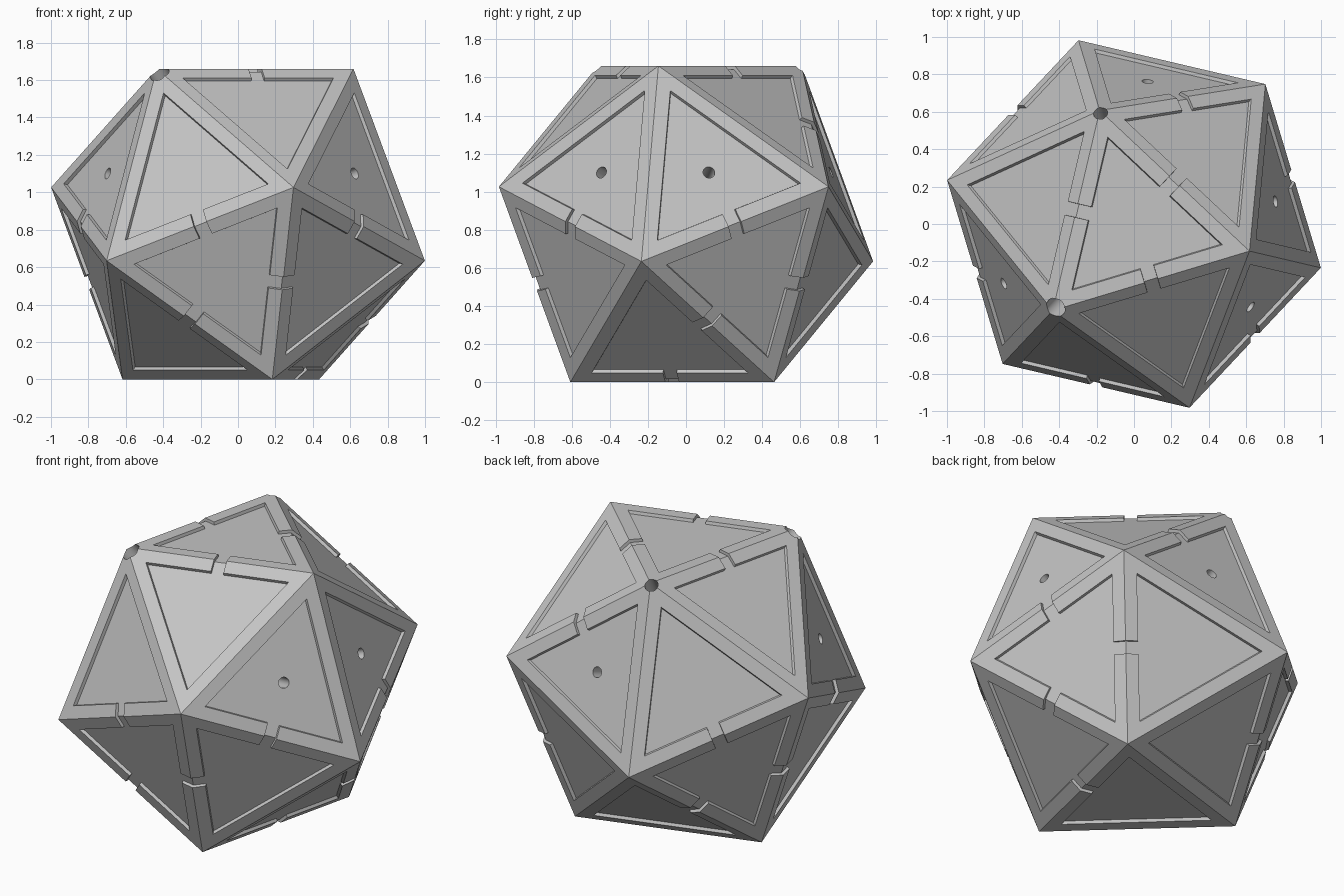
import bpy
import bmesh
from math import sin, cos, radians, sqrt
from mathutils import Vector

if "Cube" in bpy.data.objects:
    bpy.data.objects.remove(bpy.data.objects["Cube"], do_unlink=True)

EDGE = 1.0985           # edge length of the solid
INRADIUS = 0.7558 * EDGE
DEPTH = 0.018           # depth of panels and channels
INSET = 0.074           # width of the frame beside an edge
HALF_GAP = 0.037        # half width of a channel
TURN = -13.2
CENTRE = Vector((0, 0, INRADIUS))

grey = bpy.data.materials.new("matte_grey")
grey.use_nodes = True
grey.diffuse_color = (0.55, 0.55, 0.55, 1)
grey.node_tree.nodes["Principled BSDF"].inputs["Base Color"].default_value = (0.55, 0.55, 0.55, 1)


def polar(radius, angle, z):
    a = radians(angle + TURN)
    return Vector((radius * cos(a), radius * sin(a), z))


# Corners: capitals are the upper half, lower case the opposite corners
ring_radius = EDGE * (1 + sqrt(5)) / 2 / sqrt(3)
ring_z = sqrt((0.95106 * EDGE) ** 2 - ring_radius ** 2)
corner = {}
for i, (top, ring) in enumerate(zip("BCA", "HGE")):
    corner[top] = polar(EDGE / sqrt(3), 120 * i, INRADIUS)
    corner[ring] = polar(ring_radius, 60 + 120 * i, ring_z)
for name in "ABCEGH":
    corner[name.lower()] = -corner[name]

upper = "ABC ABE ACG BCH AhE AhG BgE BgH CeG CeH".split()
faces = upper + [f.swapcase() for f in upper]
channels = {frozenset(p) for p in
            "AB BC CA CH hE Eg gH eG Gh ag ac cE aH ch bG be".split()}


def build_body():
    bm = bmesh.new()
    sink = 1 - DEPTH / INRADIUS

    def face(points):
        bm.faces.new([bm.verts.new(p) for p in points])

    def wall(p, q):
        face([p, q, q * sink, p * sink])

    for names in faces:
        mid = sum((corner[n] for n in names), Vector()) / 3
        keep = 1 - INSET / (EDGE / (2 * sqrt(3)))
        floor = []
        for i in range(3):
            n0, n1 = names[i], names[(i + 1) % 3]
            v0, v1 = corner[n0], corner[n1]
            p0, p1 = mid.lerp(v0, keep), mid.lerp(v1, keep)
            floor.append(p0)
            if frozenset((n0, n1)) in channels:
                # frame side split by a channel that crosses the edge
                along = (v1 - v0).normalized() * HALF_GAP
                m, q = (v0 + v1) / 2, (p0 + p1) / 2
                m0, m1, q0, q1 = m - along, m + along, q - along, q + along
                face([v0, m0, q0, p0])
                face([m1, v1, p1, q1])
                for s, e in ((p0, q0), (q0, m0), (m1, q1), (q1, p1)):
                    wall(s, e)
                floor += [q0, m0, m1, q1]
            else:
                face([v0, v1, p1, p0])
                wall(p0, p1)
        face([p * sink for p in floor])
    bmesh.ops.remove_doubles(bm, verts=bm.verts[:], dist=0.0001)
    bmesh.ops.recalc_face_normals(bm, faces=bm.faces[:])
    bmesh.ops.translate(bm, verts=bm.verts[:], vec=CENTRE)
    mesh = bpy.data.meshes.new("panelled_body")
    bm.to_mesh(mesh)
    bm.free()
    mesh.materials.append(grey)
    obj = bpy.data.objects.new("panelled_body", mesh)
    bpy.context.collection.objects.link(obj)
    return obj


def bore(body, point, radius, depth):
    # Round hole drilled towards the centre
    axis = point.normalized()
    length = depth + 0.1
    place = CENTRE + point + axis * (0.1 - length / 2)
    bpy.ops.mesh.primitive_cylinder_add(
        vertices=24, radius=radius, depth=length, location=place,
        rotation=axis.to_track_quat('Z', 'Y').to_euler())
    cutter = bpy.context.object
    cutter.name = "hole_cutter"
    cutter.hide_render = True
    cutter.data.materials.append(grey)
    mod = body.modifiers.new("hole", 'BOOLEAN')
    mod.operation = 'DIFFERENCE'
    mod.solver = 'EXACT'
    mod.object = cutter
    bpy.ops.object.select_all(action='DESELECT')
    bpy.context.view_layer.objects.active = body
    body.select_set(True)
    bpy.ops.object.modifier_apply(modifier=mod.name)
    bpy.data.objects.remove(cutter, do_unlink=True)


body = build_body()

# Holes in panel centres
for names in ("AhG", "BgE", "BgH", "CeH"):
    bore(body, sum((corner[n] for n in names), Vector()) / 3, 0.031, 0.2)

# Holes in two corners
bore(body, corner["A"], 0.054, 0.2)
bore(body, corner["C"], 0.038, 0.2)

bpy.ops.object.select_all(action='DESELECT')
body.select_set(True)
bpy.context.view_layer.objects.active = body
bpy.ops.object.shade_smooth_by_angle(angle=radians(25))
